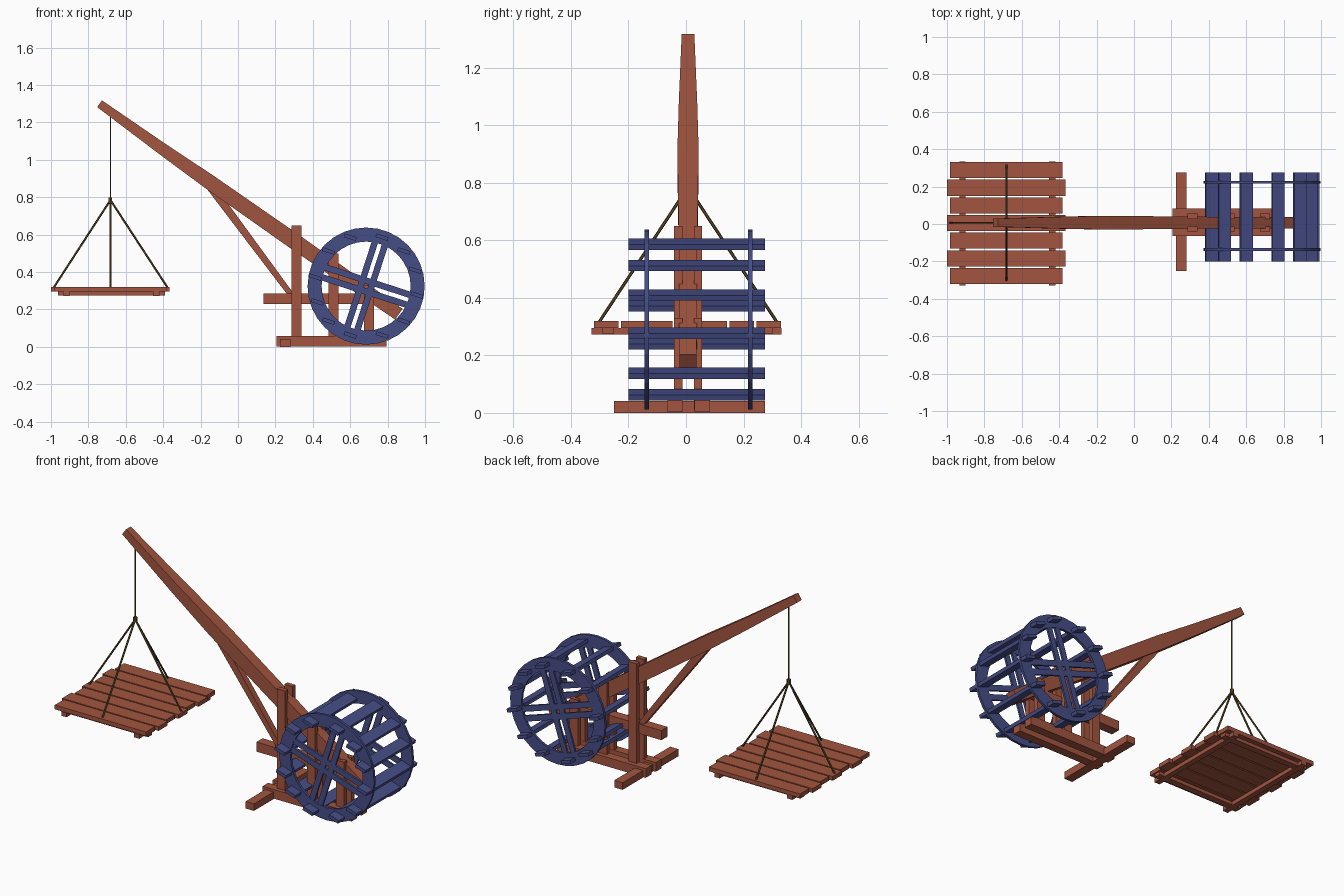
import bpy, bmesh
from math import radians, cos, sin, pi
from mathutils import Vector, Matrix

cube = bpy.data.objects.get("Cube")
if cube:
    bpy.data.objects.remove(cube, do_unlink=True)


def material(name, rgb):
    m = bpy.data.materials.new(name)
    m.use_nodes = True
    m.diffuse_color = (*rgb, 1)
    m.node_tree.nodes["Principled BSDF"].inputs["Base Color"].default_value = (*rgb, 1)
    return m


RED = material("red brown wood", (0.36, 0.09, 0.05))
BLUE = material("blue wood", (0.06, 0.075, 0.24))
ROPE = material("olive rope", (0.11, 0.08, 0.025))


def finish(name, bm, mat):
    bmesh.ops.recalc_face_normals(bm, faces=bm.faces)
    mesh = bpy.data.meshes.new(name)
    bm.to_mesh(mesh)
    bm.free()
    mesh.materials.append(mat)
    ob = bpy.data.objects.new(name, mesh)
    bpy.context.scene.collection.objects.link(ob)
    return ob


def board(name, center, size, mat, tilt=0):
    """Box centred on a point, turned about the y axis."""
    bm = bmesh.new()
    bmesh.ops.create_cube(bm, size=1)
    bm.transform(Matrix.Translation(center) @ Matrix.Rotation(radians(tilt), 4, 'Y')
                 @ Matrix.Diagonal((*size, 1)))
    return finish(name, bm, mat)


def block(name, x, y, z, mat=RED):
    """Box given by its limits on each axis."""
    lims = (x, y, z)
    return board(name, [(a + b) / 2 for a, b in lims], [b - a for a, b in lims], mat)


def timber(name, sections, mat=RED):
    """Loft rectangular sections (x, y, z, width, depth) along the xz plane."""
    bm = bmesh.new()
    axis = (Vector(sections[-1][:3]) - Vector(sections[0][:3])).normalized()
    side = Vector((0, 1, 0))
    up = axis.cross(side).normalized()
    rings = []
    for x, y, z, w, d in sections:
        c = Vector((x, y, z))
        rings.append([bm.verts.new(c + side * w * s / 2 + up * d * t / 2)
                      for s, t in ((-1, -1), (1, -1), (1, 1), (-1, 1))])
    for a, b in zip(rings, rings[1:]):
        for i in range(4):
            j = (i + 1) % 4
            bm.faces.new((a[i], a[j], b[j], b[i]))
    bm.faces.new(rings[0])
    bm.faces.new(rings[-1])
    return finish(name, bm, mat)


def rope(name, a, b, r):
    a, b = Vector(a), Vector(b)
    bm = bmesh.new()
    bmesh.ops.create_cone(bm, cap_ends=True, segments=6, radius1=r, radius2=r,
                          depth=(b - a).length)
    turn = (b - a).to_track_quat('Z', 'Y').to_matrix().to_4x4()
    bm.transform(Matrix.Translation((a + b) / 2) @ turn)
    return finish(name, bm, ROPE)


# Base frame
block("cross_foot", (0.225, 0.28), (-0.25, 0.275), (0, 0.042))
block("base_rail_right", (0.207, 0.793), (-0.065, -0.012), (0.003, 0.057))
block("base_rail_left", (0.207, 0.793), (0.03, 0.083), (0.003, 0.057))

# Paired posts straddling the jib
for label, x, top in (("front", 0.313, 0.65), ("middle", 0.51, 0.5), ("rear", 0.7, 0.33)):
    for side, y in (("right", -0.027), ("left", 0.042)):
        block(f"{label}_post_{side}", (x - 0.027, x + 0.027), (y - 0.014, y + 0.014), (0.01, top))
block("middle_rail", (0.137, 0.725), (-0.022, 0.036), (0.228, 0.285))

# Jib and its brace
timber("jib", [(-0.74, 0.007, 1.3, 0.044, 0.044),
               (-0.4, 0.007, 1.055, 0.064, 0.064),
               (-0.15, 0.007, 0.88, 0.074, 0.08),
               (0.3, 0.007, 0.565, 0.064, 0.085),
               (0.86, 0.007, 0.175, 0.06, 0.07)])
timber("jib_brace", [(-0.15, 0.007, 0.86, 0.036, 0.045), (0.29, 0.007, 0.27, 0.036, 0.03)])

# Treadwheel
HUB_X, HUB_Z, TILT = 0.685, 0.325, 18
RUNG_ANGLES = (18, 43, 72, 108, 137, 170)


def rim(name, y, outer=0.313, inner=0.238, thick=0.015, n=32):
    bm = bmesh.new()
    rings = []
    for r, dy in ((inner, -1), (outer, -1), (outer, 1), (inner, 1)):
        rings.append([bm.verts.new((HUB_X + r * cos(2 * pi * i / n), y + dy * thick / 2,
                                    HUB_Z + r * sin(2 * pi * i / n))) for i in range(n)])
    for k in range(4):
        a, b = rings[k], rings[(k + 1) % 4]
        for i in range(n):
            j = (i + 1) % n
            bm.faces.new((a[i], a[j], b[j], b[i]))
    return finish(name, bm, BLUE)


for side, y in (("right", -0.137), ("left", 0.223)):
    rim(f"wheel_rim_{side}", y)
    for turn in (TILT, TILT - 90):
        a = radians(turn)
        for off in (-0.028, 0.028):
            board(f"spoke_{side}", (HUB_X + off * sin(a), y, HUB_Z + off * cos(a)),
                  (0.5, 0.012, 0.034), BLUE, turn)
for angle in RUNG_ANGLES:
    for half in (0, 180):
        a = radians(angle + half)
        board("wheel_rung", (HUB_X + 0.275 * cos(a), 0.037, HUB_Z + 0.275 * sin(a)),
              (0.067, 0.475, 0.02), BLUE, TILT)

# Hanging platform
for i in range(7):
    y = 0.288 - i * 0.0943
    trim = 0.0 if i % 2 else 0.017
    block("platform_plank", (-1 + trim, -0.365 - trim), (y - 0.043, y + 0.043), (0.295, 0.32))
for x in (-0.917, -0.438):
    block("platform_batten", (x - 0.017, x + 0.017), (-0.328, 0.333), (0.272, 0.296))
for y in (-0.27, 0.28):
    block("platform_side_batten", (-0.963, -0.39), (y - 0.02, y + 0.02), (0.275, 0.297))

# Ropes and knot
KNOT = (-0.682, 0.007, 0.785)
rope("hoist_rope", KNOT, (-0.682, 0.007, 1.25), 0.004)
rope("knot", (-0.682, 0.007, 0.77), (-0.682, 0.007, 0.8), 0.011)
for end in ((-0.99, 0.007, 0.31), (-0.372, 0.007, 0.31),
            (-0.682, 0.32, 0.31), (-0.682, -0.306, 0.31)):
    rope("sling_rope", KNOT, end, 0.0055)
